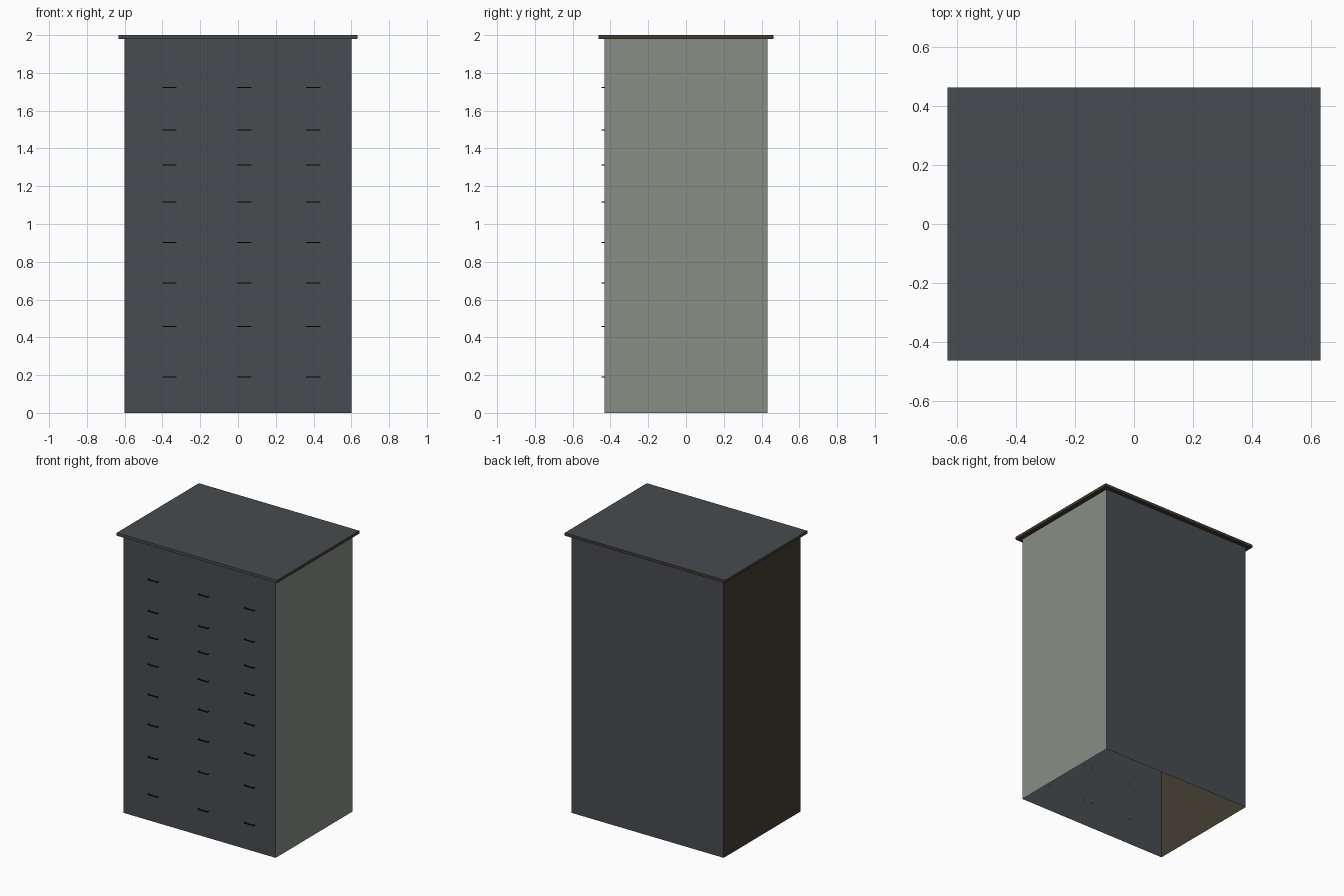
import bpy
import bmesh
from mathutils import Matrix, Vector

if "Cube" in bpy.data.objects:
    bpy.data.objects.remove(bpy.data.objects["Cube"], do_unlink=True)


def material(name, rgb):
    m = bpy.data.materials.new(name)
    m.use_nodes = True
    m.diffuse_color = (*rgb, 1)
    m.node_tree.nodes["Principled BSDF"].inputs["Base Color"].default_value = (*rgb, 1)
    return m


slate = material("slate", (0.065, 0.072, 0.080))
grey = material("pale_grey", (0.242, 0.266, 0.235))
brown = material("dark_brown", (0.058, 0.048, 0.032))
black = material("handle_black", (0.010, 0.010, 0.009))


def add_box(bm, low, high):
    """Add an axis-aligned box between two corners."""
    low, high = Vector(low), Vector(high)
    place = Matrix.Translation((low + high) / 2) @ Matrix.Diagonal((*(high - low), 1))
    bmesh.ops.create_cube(bm, size=1, matrix=place)


def finish(bm, name, materials, rule=None):
    bm.normal_update()
    if rule:
        for f in bm.faces:
            f.material_index = rule(f.normal)
    mesh = bpy.data.meshes.new(name)
    bm.to_mesh(mesh)
    bm.free()
    for m in materials:
        mesh.materials.append(m)
    obj = bpy.data.objects.new(name, mesh)
    bpy.context.collection.objects.link(obj)
    return obj


# Cabinet body: four thin walls, open underneath and closed by the lid
bm = bmesh.new()
add_box(bm, (-0.6, -0.432, 0), (0.6, 0.432, 1.98))
bm.normal_update()
ends = [f for f in bm.faces if abs(f.normal.z) > 0.5]
bmesh.ops.delete(bm, geom=ends, context="FACES_ONLY")
finish(bm, "cabinet_body", [slate, grey, brown],
       lambda n: 1 if n.x > 0.5 else 2 if n.x < -0.5 else 0)

# Overhanging lid: slate top and front edge, brown elsewhere
bm = bmesh.new()
add_box(bm, (-0.633, -0.463, 1.98), (0.633, 0.463, 2.0))
finish(bm, "lid", [slate, brown],
       lambda n: 0 if n.z > 0.5 or n.y < -0.5 else 1)

# Drawer handles: a slim bar on two legs that pass through the front
HALF, THICK = 0.038, 0.003
for row, z in enumerate((0.19, 0.457, 0.688, 0.902, 1.117, 1.313, 1.498, 1.722)):
    for col, x in zip(("right", "middle", "left"), (-0.363, 0.034, 0.398)):
        bm = bmesh.new()
        add_box(bm, (x - HALF, -0.448, z - THICK), (x + HALF, -0.442, z + THICK))
        for side in (-1, 1):
            leg = x + side * (HALF - THICK)
            add_box(bm, (leg - THICK, -0.442, z - THICK), (leg + THICK, -0.430, z + THICK))
        finish(bm, f"handle_{col}_{row + 1}", [black])
